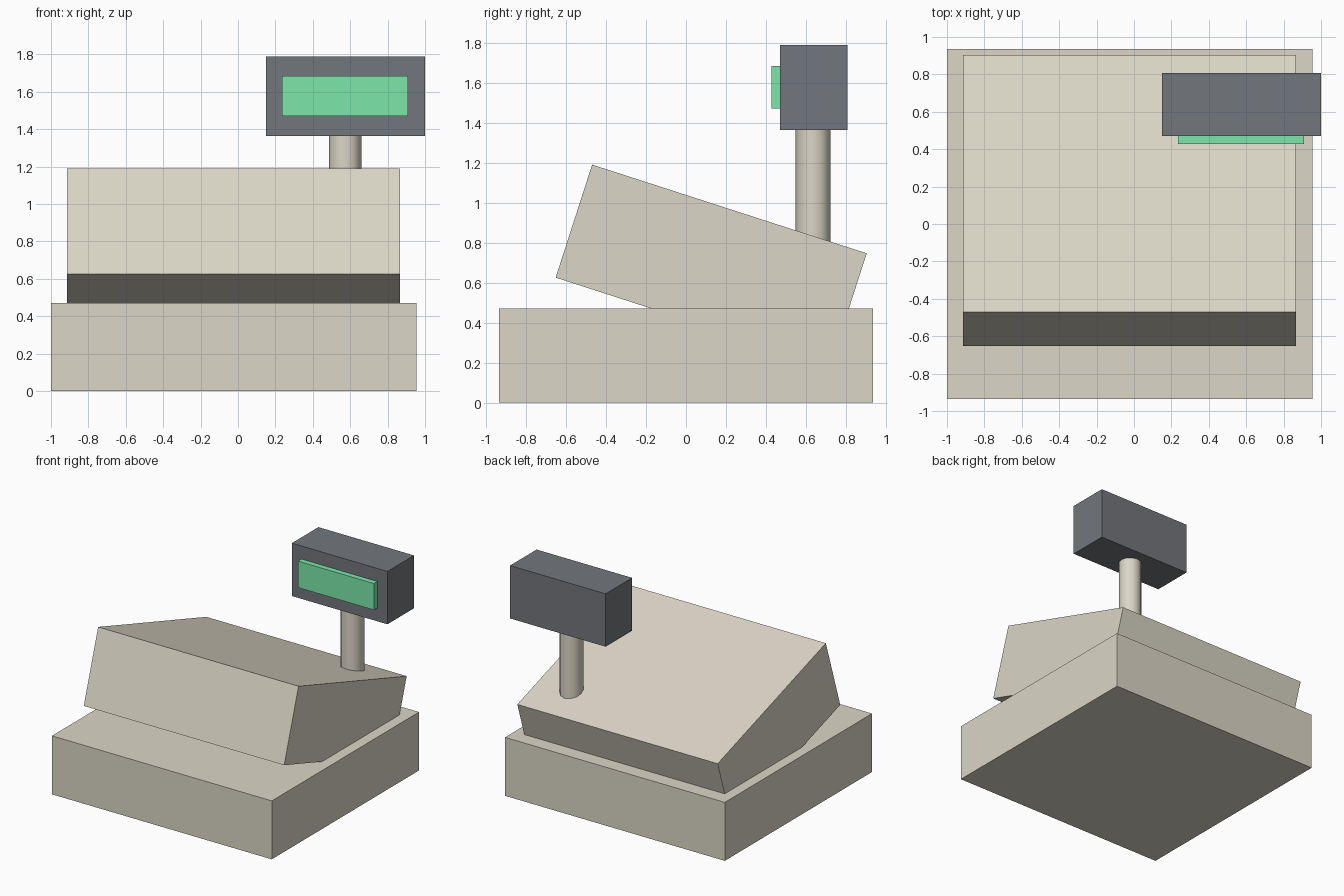
import bpy
from math import radians

if "Cube" in bpy.data.objects:
    bpy.data.objects.remove(bpy.data.objects["Cube"], do_unlink=True)


def material(name, rgb):
    mat = bpy.data.materials.new(name)
    mat.use_nodes = True
    mat.diffuse_color = (*rgb, 1)
    mat.node_tree.nodes["Principled BSDF"].inputs["Base Color"].default_value = (*rgb, 1)
    return mat


beige = material("warm beige", (0.71, 0.67, 0.565))
grey = material("slate grey", (0.17, 0.18, 0.20))
green = material("display green", (0.20, 0.80, 0.40))


def box(name, low, high, mat, tilt=0):
    """Box between two corners, tipped about x around its centre."""
    centre = [(a + b) / 2 for a, b in zip(low, high)]
    bpy.ops.mesh.primitive_cube_add(size=1, location=centre)
    obj = bpy.context.object
    obj.name = name
    obj.scale = [b - a for a, b in zip(low, high)]
    bpy.ops.object.transform_apply(location=False, rotation=False, scale=True)
    obj.rotation_euler.x = radians(tilt)
    obj.data.materials.append(mat)
    return obj


# Cash drawer and the sloping body sunk into it
box("drawer_base", (-1, -0.935, 0), (0.955, 0.935, 0.47), beige)
box("sloping_body", (-0.915, -0.596, 0.389), (0.867, 0.848, 0.983), beige, tilt=-17.9)

# Pole rising from the low end of the body
bpy.ops.mesh.primitive_cylinder_add(vertices=12, radius=0.0875, depth=0.75,
                                    location=(0.573, 0.636, 1.025))
pole = bpy.context.object
pole.name = "display_pole"
pole.data.materials.append(beige)
bpy.ops.object.shade_smooth_by_angle(angle=radians(40))

# Customer display on top of the pole
box("display_housing", (0.15, 0.47, 1.365), (1, 0.807, 1.79), grey)
box("display_screen", (0.235, 0.427, 1.472), (0.91, 0.48, 1.685), green)
